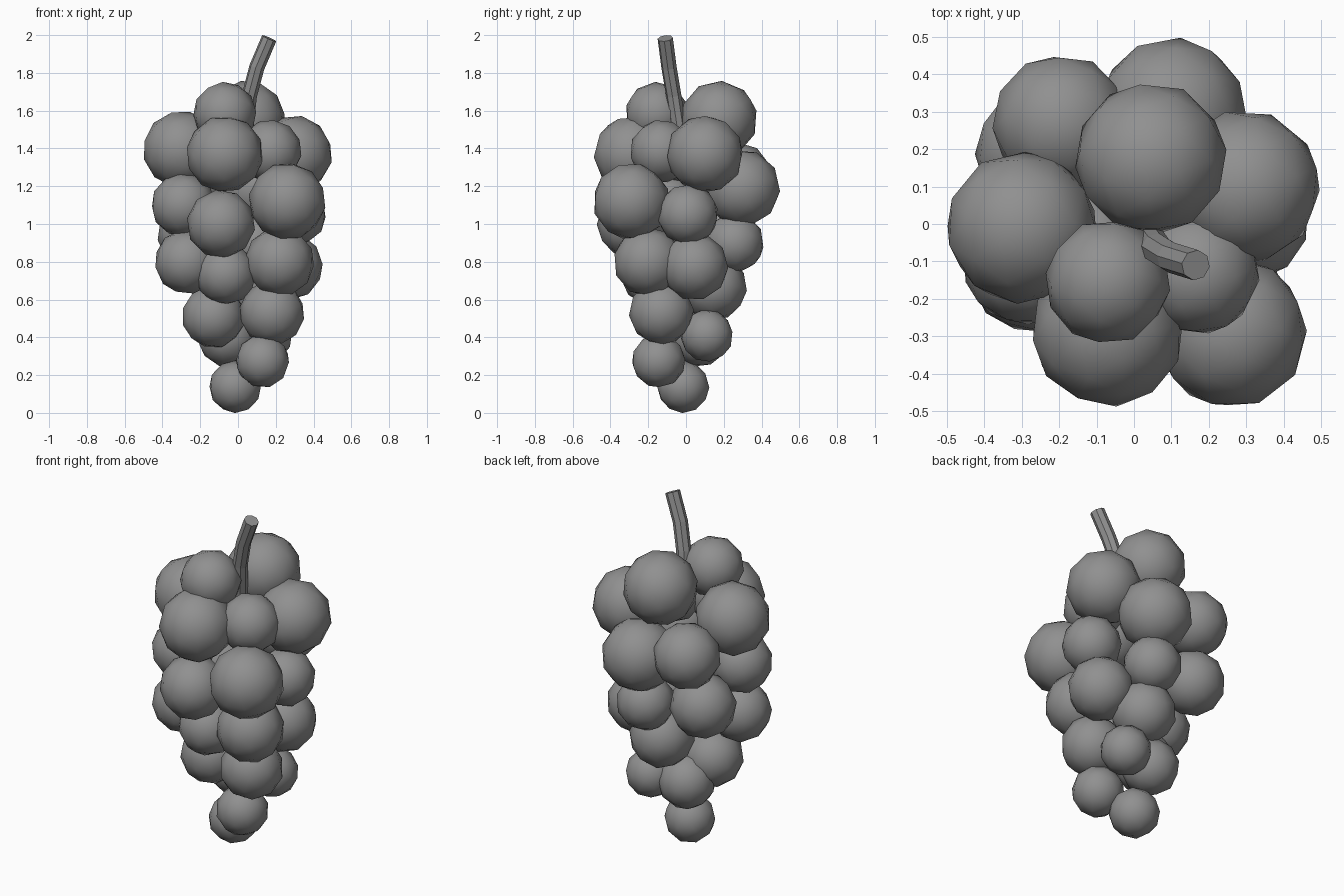
import bpy
import math
import random

random.seed(4)

# Grapes from top to bottom: x, y, z, radius
GRAPES = [
    (-0.07, -0.155, 1.585, 0.168), (0.045, 0.175, 1.555, 0.205),
    (-0.30, -0.01, 1.395, 0.205), (-0.07, -0.285, 1.37, 0.205),
    (0.17, -0.13, 1.385, 0.168), (0.295, 0.10, 1.37, 0.206),
    (-0.195, 0.27, 1.25, 0.185), (0.10, 0.295, 1.19, 0.205),
    (0.26, -0.29, 1.12, 0.205), (-0.29, -0.10, 1.10, 0.172),
    (0.305, 0.01, 1.05, 0.163), (-0.09, -0.29, 1.0, 0.182),
    (-0.245, 0.19, 0.94, 0.182), (0.085, 0.255, 0.90, 0.16),
    (-0.27, -0.12, 0.80, 0.173), (0.22, -0.20, 0.80, 0.185),
    (0.27, 0.045, 0.775, 0.18), (-0.065, -0.185, 0.735, 0.163),
    (0.055, 0.145, 0.665, 0.178), (0.18, -0.13, 0.53, 0.173),
    (-0.13, -0.065, 0.51, 0.168), (0.15, 0.11, 0.41, 0.14),
    (-0.055, 0.07, 0.40, 0.158), (0.13, -0.145, 0.275, 0.143),
    (-0.015, -0.015, 0.138, 0.139),
]

# Dark grey for the whole bunch
grey = bpy.data.materials.new("dark_grey")
grey.diffuse_color = (0.28, 0.28, 0.28, 1)


def add_grape(index, x, y, z, radius):
    turn = [random.uniform(0, math.tau) for _ in range(3)]
    bpy.ops.mesh.primitive_ico_sphere_add(
        subdivisions=2, radius=radius, location=(x, y, z), rotation=turn)
    grape = bpy.context.object
    grape.name = f"grape_{index:02d}"
    grape.data.materials.append(grey)
    bpy.ops.object.shade_smooth()


for i, grape in enumerate(GRAPES, 1):
    add_grape(i, *grape)

# Bent eight-sided stem, running down into the bunch
path = [(0.035, -0.03, 1.45), (0.06, -0.065, 1.68), (0.165, -0.11, 1.983)]
path.insert(2, (0.1, -0.09, 1.83))
curve = bpy.data.curves.new("stem", "CURVE")
curve.dimensions = "3D"
curve.bevel_depth = 0.041
curve.bevel_resolution = 2
curve.use_fill_caps = True
spline = curve.splines.new("POLY")
spline.points.add(len(path) - 1)
for point, co in zip(spline.points, path):
    point.co = (*co, 1)
spline.use_smooth = False
stem = bpy.data.objects.new("stem", curve)
bpy.context.collection.objects.link(stem)
curve.materials.append(grey)
bpy.ops.object.select_all(action="DESELECT")
stem.select_set(True)
bpy.context.view_layer.objects.active = stem
bpy.ops.object.convert(target="MESH")
